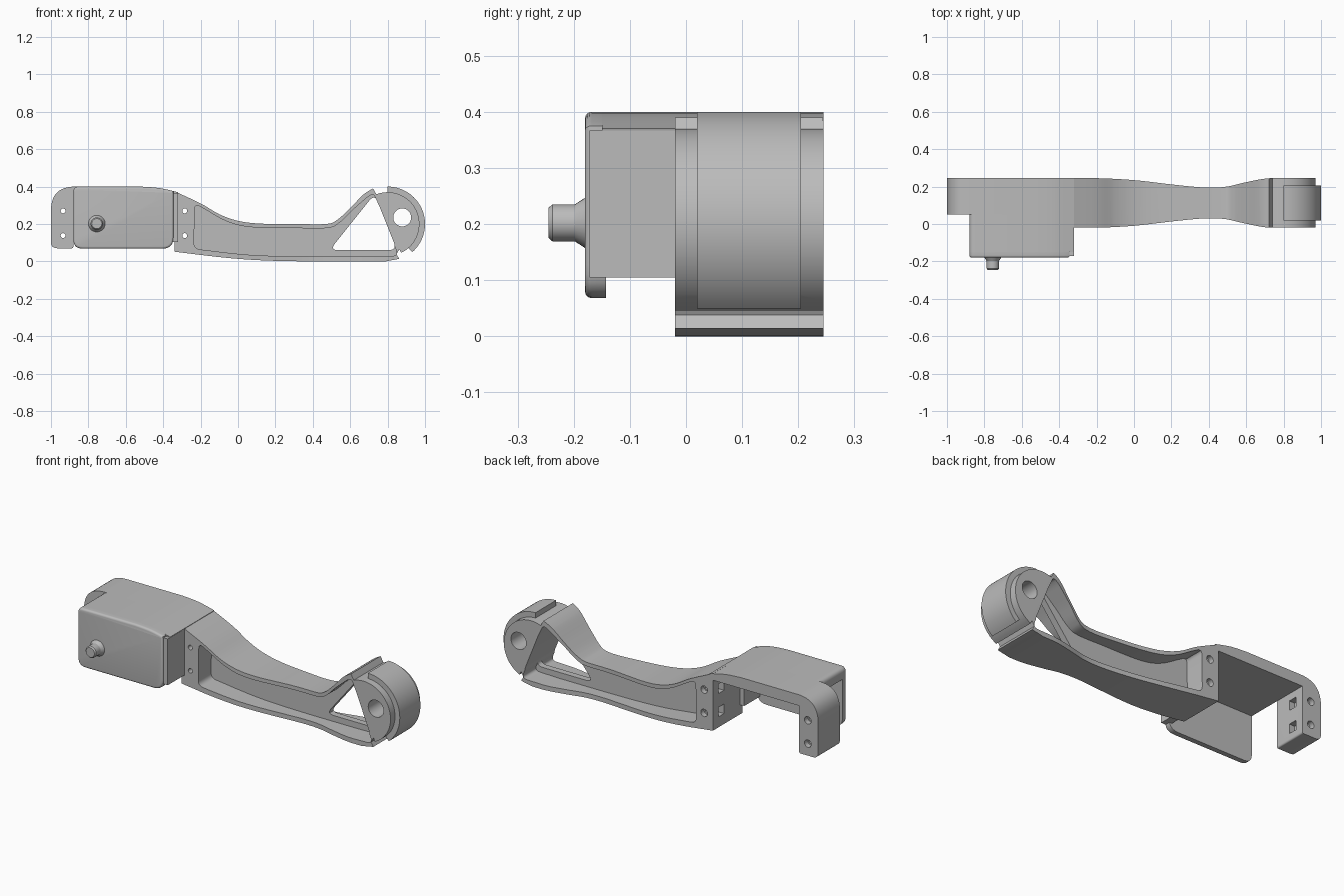
import bpy, bmesh
from math import sin, cos, radians, pi
from mathutils import Vector, Matrix

cube = bpy.data.objects.get("Cube")
if cube:
    bpy.data.objects.remove(cube)

grey = bpy.data.materials.new("plain grey")
grey.use_nodes = True
COLOUR = (0.5, 0.5, 0.5, 1)
grey.diffuse_color = COLOUR
grey.node_tree.nodes["Principled BSDF"].inputs["Base Color"].default_value = COLOUR

MID = 0.1125            # centre plane of the arm in y
FRONT, BACK = -0.02, 0.245


def spline(pts, n=5):
    """Smooth curve through the given points."""
    p = [Vector(q) for q in pts]
    p = [p[0]] + p + [p[-1]]
    out = []
    for a, b, c, d in zip(p, p[1:], p[2:], p[3:]):
        for i in range(n):
            t = i / n
            out.append(0.5 * (2 * b + (c - a) * t + (2 * a - 5 * b + 4 * c - d) * t ** 2
                              + (3 * b - a - 3 * c + d) * t ** 3))
    return out + [p[-1]]


def fillet(prev, corner, nxt, r, n=6):
    """Rounded corner, r measured back along each side."""
    c = Vector(corner)
    a = c + (Vector(prev) - c).normalized() * r
    b = c + (Vector(nxt) - c).normalized() * r
    return [a * (1 - t) ** 2 + c * 2.2 * t * (1 - t) * 0.91 + b * t ** 2
            for t in (i / n for i in range(n + 1))]


def rounded(pts, r):
    out = []
    for i, p in enumerate(pts):
        out += fillet(pts[i - 1], p, pts[(i + 1) % len(pts)], r)
    return out


def arc(cx, cz, r, start, end, n=32):
    return [Vector((cx + r * cos(radians(start + (end - start) * i / n)),
                    cz + r * sin(radians(start + (end - start) * i / n)))) for i in range(n + 1)]


def finish(bm, name):
    bmesh.ops.recalc_face_normals(bm, faces=bm.faces)
    mesh = bpy.data.meshes.new(name)
    bm.to_mesh(mesh)
    bm.free()
    mesh.materials.append(grey)
    ob = bpy.data.objects.new(name, mesh)
    bpy.context.collection.objects.link(ob)
    return ob


def extrude(name, outline, lo, hi, along="y", bevel=0):
    """Prism from an (x, z) outline along y, or an (x, y) outline along z."""
    bm = bmesh.new()
    y = along == "y"
    verts = [bm.verts.new((p[0], lo, p[1]) if y else (p[0], p[1], lo)) for p in outline]
    face = bm.faces.new(verts)
    rim = list(face.edges)
    new = bmesh.ops.extrude_face_region(bm, geom=[face], use_keep_orig=True)["geom"]
    step = Vector((0, hi - lo, 0) if y else (0, 0, hi - lo))
    bmesh.ops.translate(bm, vec=step, verts=[v for v in new if isinstance(v, bmesh.types.BMVert)])
    bmesh.ops.recalc_face_normals(bm, faces=bm.faces)
    if bevel:
        bmesh.ops.bevel(bm, geom=rim, offset=bevel, segments=4, profile=0.5, affect="EDGES")
    return finish(bm, name)


def box(name, x, y, z):
    return extrude(name, [(x[0], z[0]), (x[1], z[0]), (x[1], z[1]), (x[0], z[1])], *y)


def rod(name, x, z, r, y0, y1):
    return extrude(name, arc(x, z, r, 0, 360, 32)[:-1], y0, y1)


def combine(ob, tool, op="DIFFERENCE"):
    """Apply a boolean and discard the tool object."""
    mod = ob.modifiers.new("boolean", "BOOLEAN")
    mod.operation, mod.object, mod.solver = op, tool, "EXACT"
    select(ob)
    bpy.ops.object.modifier_apply(modifier=mod.name)
    bpy.data.objects.remove(tool)


def select(ob):
    bpy.ops.object.select_all(action="DESELECT")
    ob.select_set(True)
    bpy.context.view_layer.objects.active = ob


# Shared top curve of the head
shoulder = spline([(-0.52, 0.4), (-0.42, 0.392), (-0.32, 0.37)])

# Arm: side silhouette trimmed by the waisted plan outline
arm_top = spline([(-0.34, 0.375), (-0.2, 0.31), (-0.1, 0.252), (0, 0.217), (0.12, 0.202),
                  (0.3, 0.2), (0.47, 0.2), (0.53, 0.222), (0.6, 0.285), (0.67, 0.357), (0.722, 0.39)])
arm_end = [(0.738, 0.362), (0.755, 0.33), (0.865, 0.07), (0.848, 0.038), (0.862, 0.014)]
arm_bottom = spline([(0.79, 0), (0.5, 0), (0.2, 0.003), (-0.05, 0.018), (-0.34, 0.052)])
arm = extrude("arm", arm_top + arm_end + arm_bottom, FRONT, BACK)

half_width = spline([(-0.4, 0.1325), (-0.2, 0.1325), (0, 0.122), (0.2, 0.099), (0.34, 0.085),
                     (0.42, 0.082), (0.5, 0.088), (0.6, 0.111), (0.73, 0.1325), (0.95, 0.1325)])
plan = [(p.x, MID - p.y) for p in half_width] + [(p.x, MID + p.y) for p in reversed(half_width)]
combine(arm, extrude("waist_tool", plan, -0.1, 0.5, "z"), "INTERSECT")

# Pockets on both sides leave a thin central web
pocket_top = spline([(-0.165, 0.272), (-0.08, 0.223), (0.01, 0.192), (0.12, 0.18), (0.3, 0.178),
                     (0.475, 0.178), (0.54, 0.205), (0.61, 0.272), (0.69, 0.342)])
pocket = (fillet((-0.235, 0.07), (-0.232, 0.31), (-0.165, 0.272), 0.035) + pocket_top
          + fillet((0.69, 0.342), (0.725, 0.365), (0.85, 0.07), 0.025)
          + fillet((0.725, 0.365), (0.858, 0.03), (0.7, 0.026), 0.035)
          + spline([(0.7, 0.026), (0.3, 0.027), (0.05, 0.036), (-0.17, 0.06)])
          + fillet((-0.17, 0.06), (-0.235, 0.068), (-0.235, 0.2), 0.03))
for lo, hi in ((-0.1, MID - 0.018), (MID + 0.018, 0.3)):
    combine(arm, extrude("pocket_tool", pocket, lo, hi))

# Triangular window beside the hub
window = rounded([(0.49, 0.06), (0.73, 0.36), (0.85, 0.06)], 0.045)
combine(arm, extrude("window_tool", window, -0.1, 0.3))

# Hub: narrow-radius cheeks with a wider central tread
HX, HZ = 0.8, 0.2
hub = extrude("hub", arc(HX, HZ, 0.17, 115, -65), FRONT, BACK)
tread = extrude("tread_tool", [(HX, HZ)] + arc(HX, HZ, 0.2, 90, -49), 0.02, 0.205)
combine(hub, tread, "UNION")
combine(hub, rod("bore_tool", 0.878, 0.235, 0.048, -0.1, 0.3))

# Head: end cap and roof over the open bay
CEILING = 0.338
cap_profile = (fillet((-0.88, 0.07), (-1, 0.07), (-1, 0.4), 0.035)
               + fillet((-1, 0.07), (-1, 0.4), (-0.5, 0.4), 0.13, 12) + shoulder
               + [(-0.33, CEILING), (-0.88, CEILING)]
               + fillet((-0.88, CEILING), (-0.88, 0.07), (-1, 0.07), 0.01))
head = extrude("head_cap", cap_profile, 0.05, BACK)

roof_edge = fillet((-0.88, CEILING), (-0.88, 0.4), (-0.5, 0.4), 0.03) + shoulder
extrude("head_roof", roof_edge + [(-0.33, CEILING), (-0.88, CEILING)], -0.15, 0.05)

# Front cover plate with softened front rim
cover_top = [p for p in shoulder if p.x < -0.35]
cover = (fillet((-0.88, 0.07), (-0.88, 0.4), (-0.5, 0.4), 0.03) + cover_top + [Vector((-0.345, 0.375))]
         + fillet((-0.345, 0.3), (-0.345, 0.068), (-0.5, 0.068), 0.06)
         + fillet((-0.5, 0.068), (-0.88, 0.068), (-0.88, 0.3), 0.05))
extrude("front_cover", cover, -0.18, -0.143, bevel=0.012)

# Wall joining the cover to the arm
box("side_wall", (-0.365, -0.32), (-0.172, 0), (0.105, 0.367))

# Screw holes and nut slots in the cap and the arm root
for ob, hole_x, slot_x in ((head, -0.935, (-0.915, -0.87)), (arm, -0.285, (-0.36, -0.305))):
    for z in (0.138, 0.27):
        combine(ob, rod("screw_tool", hole_x, z, 0.013, -0.1, 0.3))
        combine(ob, rod("counterbore_tool", hole_x, z, 0.021, 0.215, 0.3))
        combine(ob, box("slot_tool", slot_x, (0.145, 0.195), (z - 0.027, z + 0.027)))

# Pin on the cover: flared collar and shaft
def pin_part(name, r1, r2, y0, y1):
    bm = bmesh.new()
    turn = Matrix.Translation((-0.755, (y0 + y1) / 2, 0.202)) @ Matrix.Rotation(pi / 2, 4, "X")
    bmesh.ops.create_cone(bm, cap_ends=True, segments=32, radius1=r1, radius2=r2,
                          depth=y1 - y0, matrix=turn)
    return finish(bm, name)

pin_part("pin_collar", 0.048, 0.033, -0.198, -0.175)
pin_part("pin_shaft", 0.033, 0.033, -0.238, -0.19)
pin_part("pin_tip", 0.033, 0.027, -0.245, -0.238)

# Smooth curved walls, keep hard edges
for ob in [o for o in bpy.context.scene.objects if o.type == "MESH" and grey.name in o.data.materials]:
    select(ob)
    bpy.ops.object.shade_smooth_by_angle(angle=radians(30))
